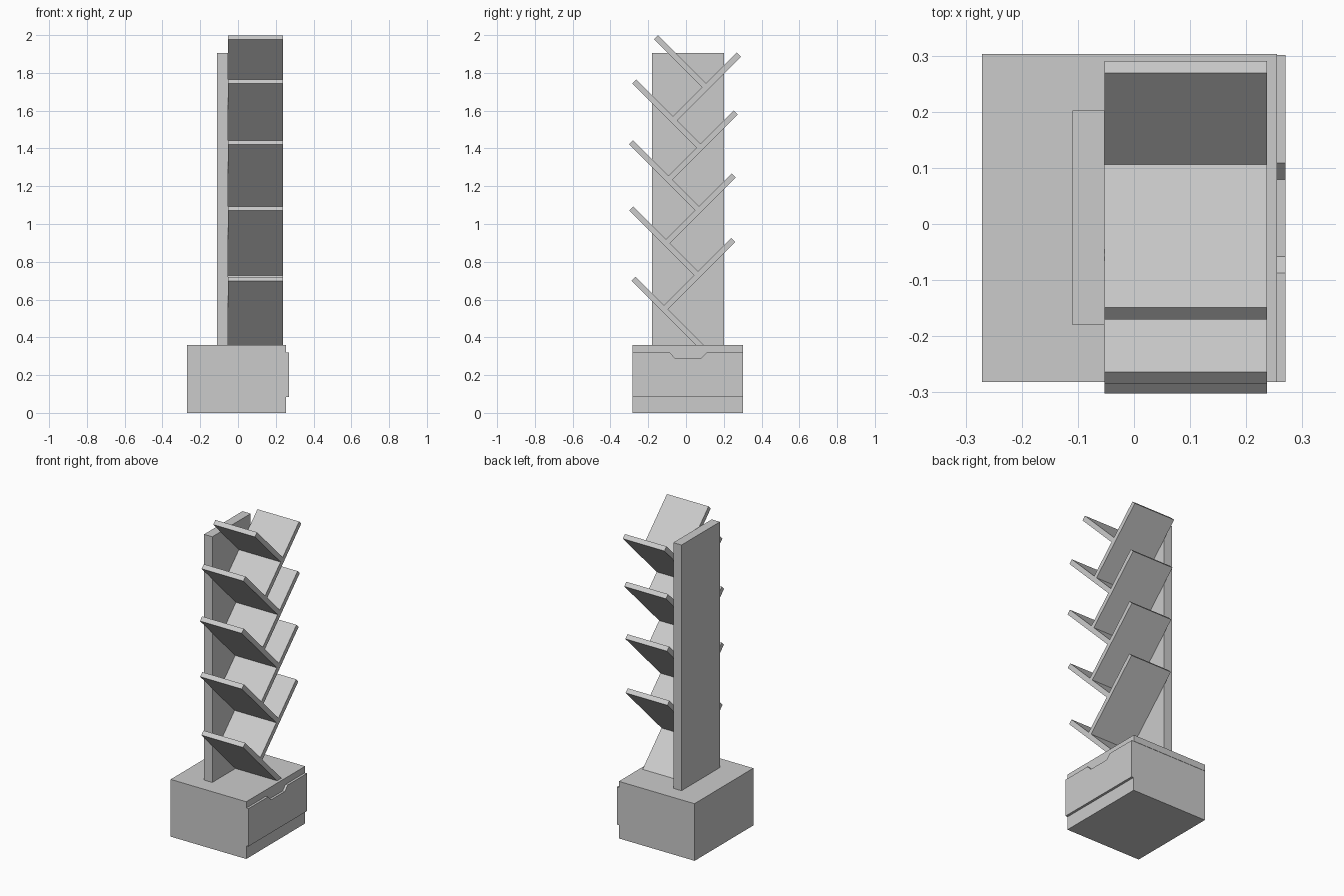
import bpy, bmesh

if "Cube" in bpy.data.objects:
    bpy.data.objects.remove(bpy.data.objects["Cube"])

S = 0.5 ** 0.5
T = 0.03            # shelf board thickness
D = T * S           # 45 degree offset of the thickness
BASE_TOP = 0.36


def prism(name, profile, x0, x1):
    """Extrude a closed (y, z) profile along x."""
    bm = bmesh.new()
    face = bm.faces.new([bm.verts.new((x0, y, z)) for y, z in profile])
    ext = bmesh.ops.extrude_face_region(bm, geom=[face], use_keep_orig=True)
    verts = [g for g in ext["geom"] if isinstance(g, bmesh.types.BMVert)]
    bmesh.ops.translate(bm, verts=verts, vec=(x1 - x0, 0, 0))
    bmesh.ops.recalc_face_normals(bm, faces=bm.faces)
    mesh = bpy.data.meshes.new(name)
    bm.to_mesh(mesh)
    bm.free()
    ob = bpy.data.objects.new(name, mesh)
    bpy.context.collection.objects.link(ob)
    return ob


def box(name, x0, x1, y0, y1, z0, z1):
    return prism(name, [(y0, z0), (y1, z0), (y1, z1), (y0, z1)], x0, x1)


# Base cabinet with its top slab
box("base_cabinet", -0.271, 0.255, -0.282, 0.301, 0, 0.32)
box("base_top", -0.271, 0.255, -0.282, 0.303, 0.32, BASE_TOP)

# Drawer front with a finger notch in the top edge
prism("drawer_front", [(-0.282, 0.083), (0.301, 0.083), (0.301, 0.32),
                       (0.109, 0.32), (0.079, 0.29), (-0.058, 0.29),
                       (-0.087, 0.32), (-0.282, 0.32)], 0.255, 0.27)

# Upright back panel
box("upright_panel", -0.11, -0.053, -0.18, 0.202, BASE_TOP, 1.905)

# Boards rising to -y: upper face on y + z = c, upper end corner at y
left = [(0.453, -0.267), (0.813, -0.279), (1.162, -0.281),
        (1.501, -0.264), (1.850, -0.149)]
# Boards rising to +y: upper face on z - y = c, upper end corner at y
right = [(0.686, 0.240), (1.024, 0.243), (1.347, 0.254), (1.638, 0.269)]
X0, X1 = -0.053, 0.237

for i, (c, y) in enumerate(left):
    if i == 0:      # lowest board is cut flat on the base
        foot = [(c - BASE_TOP, BASE_TOP), (c - BASE_TOP - 2 * D, BASE_TOP)]
    else:           # the others rest on the opposing board below
        m = (c - right[i - 1][0]) / 2
        foot = [(m, c - m), (m - D, c - m - D)]
    prism(f"left_shelf_{i + 1}", foot + [(y - D, c - y - D), (y, c - y)], X0, X1)

for i, (c, y) in enumerate(right):
    m = (left[i][0] - c) / 2
    prism(f"right_shelf_{i + 1}", [(m, c + m), (m + D, c + m - D),
                                   (y + D, c + y - D), (y, c + y)], X0, X1)
